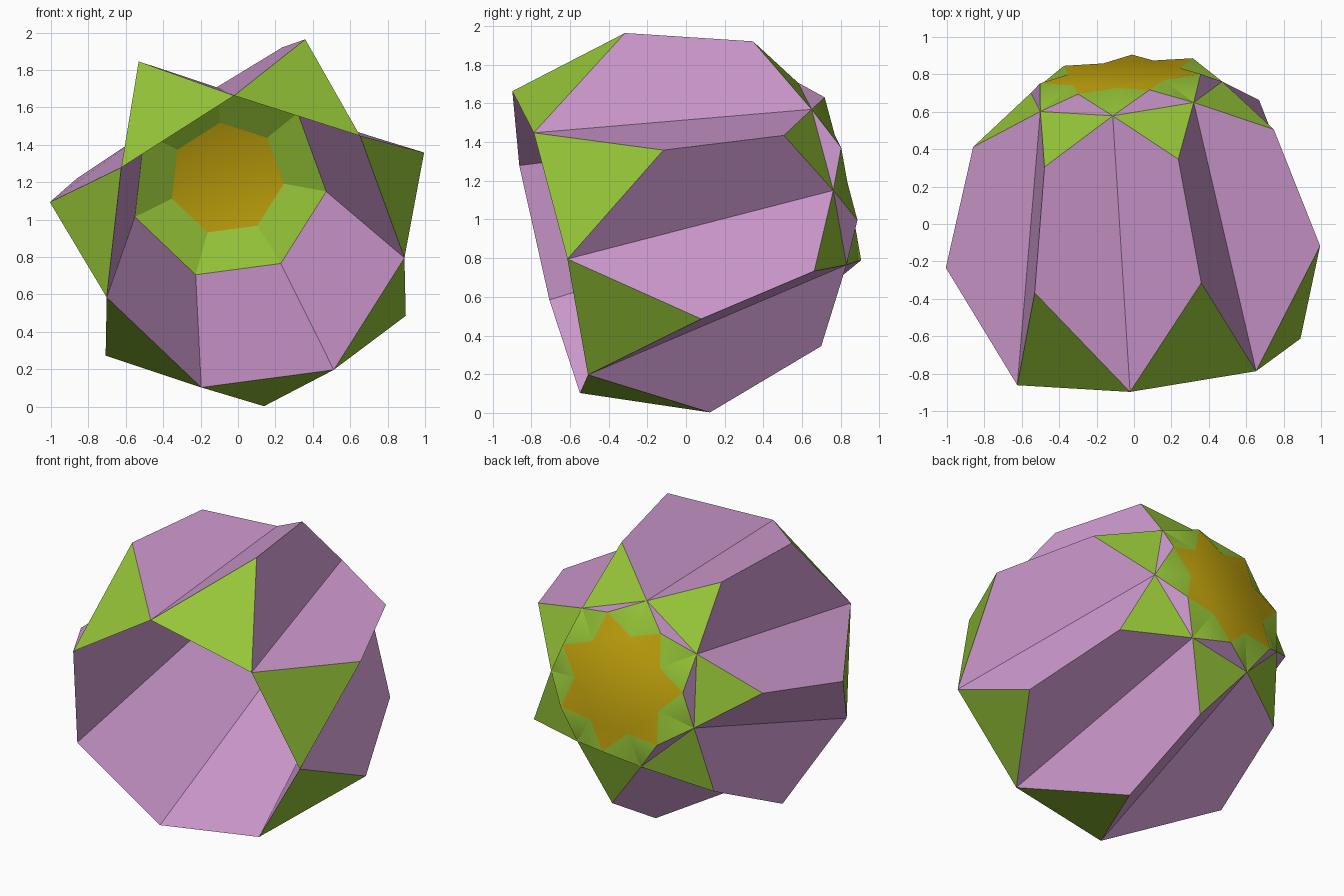
import bpy, bmesh, math
from mathutils import Vector

if "Cube" in bpy.data.objects:
    bpy.data.objects.remove(bpy.data.objects["Cube"])

N = 7


def material(name, rgb):
    m = bpy.data.materials.new(name)
    m.use_nodes = True
    col = (*rgb, 1.0)
    m.diffuse_color = col
    m.node_tree.nodes["Principled BSDF"].inputs["Base Color"].default_value = col
    return m


MATS = [material("lilac", (0.62, 0.32, 0.62)),
        material("leaf green", (0.31, 0.57, 0.04)),
        material("gold", (0.56, 0.38, 0.004))]
LILAC, GREEN, GOLD = range(3)

# Tilted axis of the seven-fold ring, starting at the front opening
ORIGIN = Vector((0.073, -0.703, 0.867))
AXIS = Vector((-0.087, 0.97, 0.227)).normalized()
E1 = Vector((-0.093, -0.207, 0.793))
E1 = (E1 - AXIS * E1.dot(AXIS)).normalized()
E2 = AXIS.cross(E1)


def ring(radius, along, step=0.0):
    """Seven points around the axis; step 0.5 puts them between the corners."""
    pts = []
    for i in range(N):
        a = 2 * math.pi * (i + step) / N
        pts.append(ORIGIN + AXIS * along + (E1 * math.cos(a) + E2 * math.sin(a)) * radius)
    return pts


front_in = ring(0.825, 0.0)          # front opening corners
front_out = ring(1.037, 0.60, 0.5)   # front spike tips
back_out = ring(0.833, 1.243, 0.5)   # back spike tips
back_in = ring(0.53, 1.45)           # back opening corners
star_tip = ring(0.445, 1.55, 0.5)    # star points
star_notch = ring(0.31, 1.55)        # star notches


def add_object(name, bm):
    me = bpy.data.meshes.new(name)
    bm.to_mesh(me)
    bm.free()
    for m in MATS:
        me.materials.append(m)
    ob = bpy.data.objects.new(name, me)
    bpy.context.collection.objects.link(ob)
    return ob


# Ring of seven tapered triangular wedges: lilac sides, green ends
bm = bmesh.new()
for i in range(N):
    j = (i + 1) % N
    f = [bm.verts.new(p) for p in (front_in[i], front_out[i], front_in[j])]
    b = [bm.verts.new(p) for p in (back_in[i], back_out[i], back_in[j])]
    for end in (f, b):
        bm.faces.new(end).material_index = GREEN
    for k in range(3):
        n = (k + 1) % 3
        bm.faces.new((f[k], f[n], b[n], b[k])).material_index = LILAC
bmesh.ops.recalc_face_normals(bm, faces=bm.faces[:])
add_object("wedge_ring", bm)


# Back cap: gold star, green flanks between the points, lilac triangles outside
bm = bmesh.new()
corner, tip, notch = ([bm.verts.new(p) for p in r] for r in (back_in, star_tip, star_notch))


def face(verts, mat, facing):
    fc = bm.faces.new(verts)
    fc.normal_update()
    if fc.normal.dot(facing) < 0:
        fc.normal_flip()
    fc.material_index = mat


face([v for pair in zip(notch, tip) for v in pair], GOLD, AXIS)
for i in range(N):
    j = (i + 1) % N
    outward = tip[i].co - (ORIGIN + AXIS * 1.55)
    face((corner[i], tip[i], notch[i]), GREEN, AXIS)
    face((corner[j], tip[i], notch[j]), GREEN, AXIS)
    face((corner[i], corner[j], tip[i]), LILAC, outward)
    # inner side, seen through the front opening
    face((corner[i], corner[j], notch[j], notch[i]), GREEN, -AXIS)
cap = add_object("star_cap", bm)

bpy.ops.object.select_all(action='DESELECT')
cap.select_set(True)
bpy.context.view_layer.objects.active = cap
bpy.ops.object.shade_smooth_by_angle(angle=math.radians(30))
